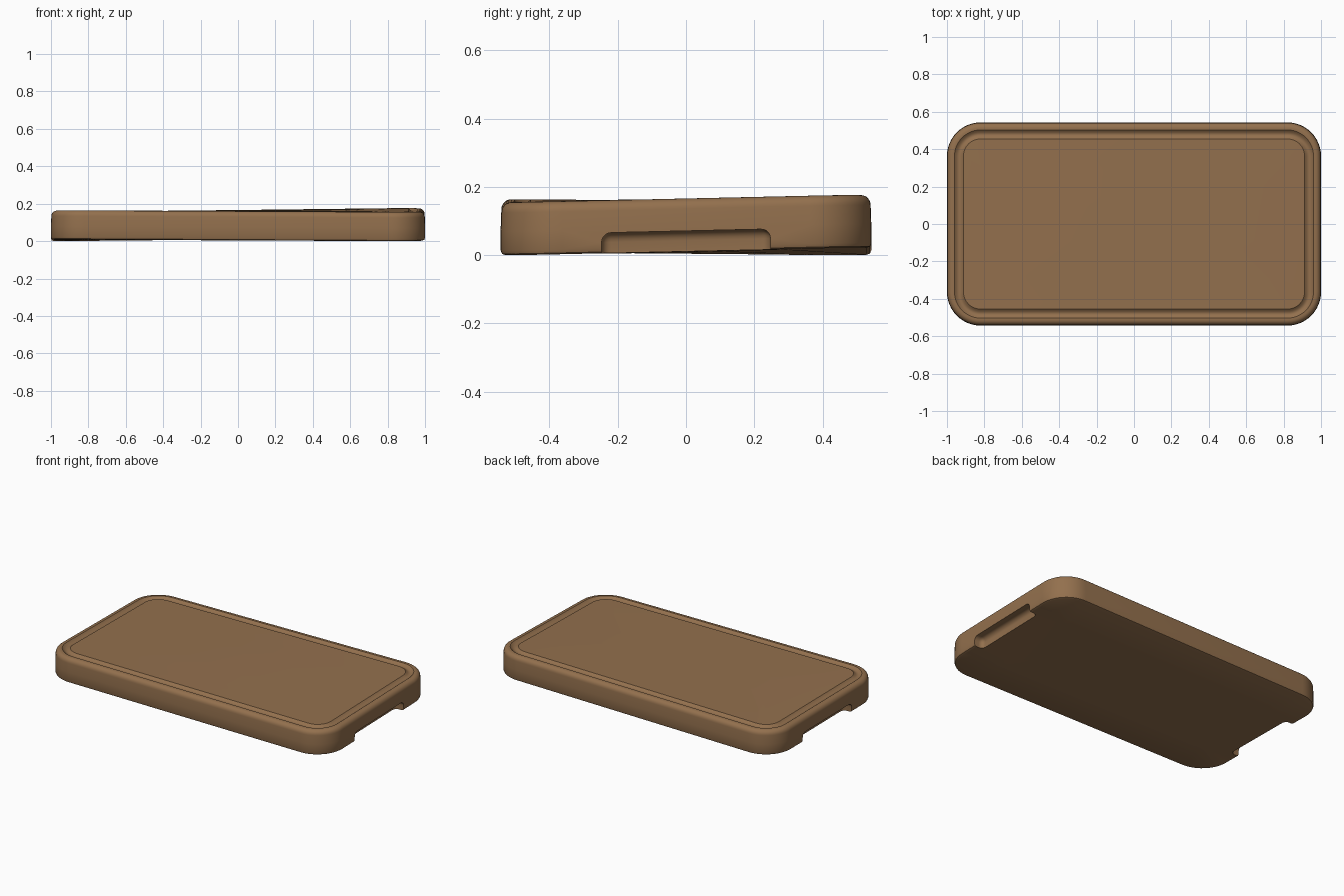
import bpy, bmesh, math
from mathutils import Matrix

if "Cube" in bpy.data.objects:
    bpy.data.objects.remove(bpy.data.objects["Cube"])

HX, HY, R = 1.0, 0.543, 0.18   # half length, half width, corner radius
T = 0.155                      # thickness

wood = bpy.data.materials.new("warm brown wood")
wood.diffuse_color = (0.292, 0.162, 0.075, 1)
wood.use_nodes = True
wood.node_tree.nodes["Principled BSDF"].inputs["Base Color"].default_value = wood.diffuse_color


def ring(bm, inset, z, seg=12):
    """Rounded rectangle loop, moved inwards by inset."""
    r = max(R - inset, 0.03)
    cx, cy = HX - inset - r, HY - inset - r
    loop = []
    for k, (sx, sy) in enumerate([(1, 1), (-1, 1), (-1, -1), (1, -1)]):
        for i in range(seg + 1):
            a = math.pi / 2 * (k + i / seg)
            loop.append(bm.verts.new((sx * cx + r * math.cos(a),
                                      sy * cy + r * math.sin(a), z)))
    return loop


# Edge profile as (inset, height): underside, side, top fillet, juice groove, top
profile = [(0.45, 0), (0.25, 0), (0.014, 0), (0.004, 0.004), (0.0, 0.014),
           (0.0, 0.07), (0.002, T - 0.03)]
for i in range(1, 7):
    a = math.pi / 2 * i / 6
    profile.append((0.002 + 0.028 * (1 - math.cos(a)), T - 0.03 + 0.03 * math.sin(a)))
for i in range(9):
    t = i / 8
    profile.append((0.040 + 0.048 * t, T - 0.013 * math.sin(math.pi * t)))
profile += [(0.25, T), (0.45, T)]

# Board
bm = bmesh.new()
rings = [ring(bm, i, z) for i, z in profile]
for a, b in zip(rings, rings[1:]):
    n = len(a)
    for i in range(n):
        j = (i + 1) % n
        bm.faces.new((a[i], a[j], b[j], b[i]))
bm.faces.new(rings[0][::-1])
bm.faces.new(rings[-1])
bmesh.ops.recalc_face_normals(bm, faces=bm.faces)
mesh = bpy.data.meshes.new("cutting_board")
bm.to_mesh(mesh)
bm.free()
mesh.materials.append(wood)
board = bpy.data.objects.new("cutting_board", mesh)
bpy.context.collection.objects.link(board)

# Finger grips under both ends, cut with rounded blocks
cutters = []
for side, name in ((1, "right_grip_cutter"), (-1, "left_grip_cutter")):
    bm = bmesh.new()
    bmesh.ops.create_cube(bm, size=1, matrix=Matrix.Translation((side * 1.015, 0, -0.02))
                          @ Matrix.Diagonal((0.15, 0.495, 0.16, 1)))
    bmesh.ops.bevel(bm, geom=bm.edges[:], offset=0.028, segments=5,
                    profile=0.5, affect='EDGES')
    cm = bpy.data.meshes.new(name)
    bm.to_mesh(cm)
    bm.free()
    cm.materials.append(wood)
    cutter = bpy.data.objects.new(name, cm)
    bpy.context.collection.objects.link(cutter)
    cutter.hide_render = True
    cutters.append(cutter)
    mod = board.modifiers.new(name, 'BOOLEAN')
    mod.operation = 'DIFFERENCE'
    mod.solver = 'EXACT'
    mod.object = cutter

bpy.context.view_layer.objects.active = board
board.select_set(True)
for mod in list(board.modifiers):
    bpy.ops.object.modifier_apply(modifier=mod.name)
for cutter in cutters:
    bpy.data.objects.remove(cutter)

# Slight warp of the wood, lifting the back right and front left corners
bm = bmesh.new()
bm.from_mesh(board.data)
bmesh.ops.triangulate(bm, faces=[f for f in bm.faces if len(f.verts) > 4])
for v in bm.verts:
    x, y = v.co.x / HX, v.co.y / HY
    v.co.z += 0.012 + 0.0035 * x + 0.0035 * y + 0.009 * x * y
low = min(v.co.z for v in bm.verts)
bmesh.ops.translate(bm, verts=bm.verts, vec=(0, 0, -low))
bm.to_mesh(board.data)
bm.free()
bpy.ops.object.shade_smooth_by_angle(angle=math.radians(35))
